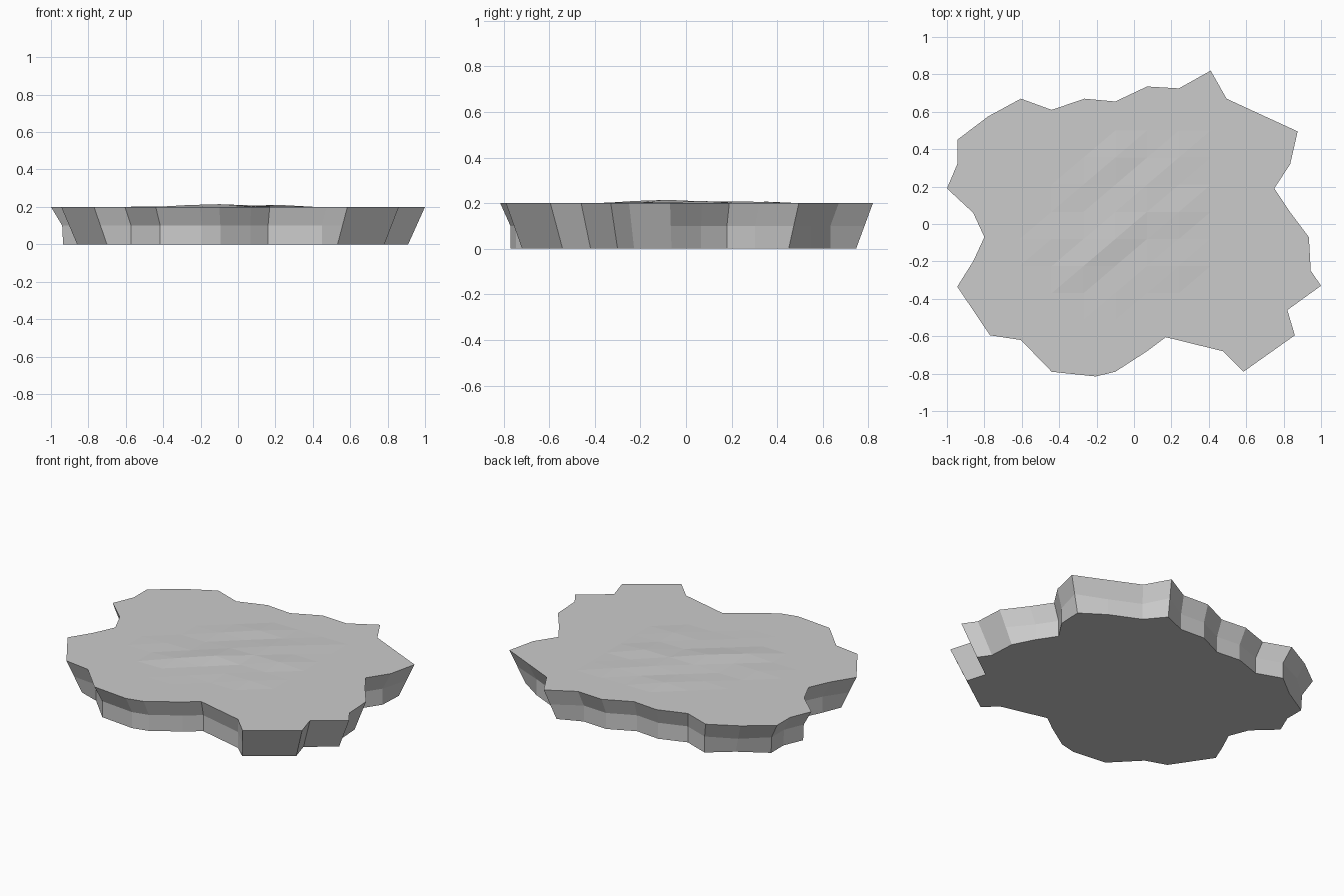
import bpy
import bmesh
import math

cube = bpy.data.objects.get("Cube")
if cube:
    bpy.data.objects.remove(cube, do_unlink=True)

TOP = 0.2

# Plan outline of the slab, clockwise from the left tip
outline = [
    (-1, .19), (-.945, .32), (-.945, .45), (-.78, .575), (-.605, .67),
    (-.44, .61), (-.265, .67), (-.1, .655), (.07, .735), (.24, .725),
    (.41, .82), (.495, .67), (.69, .58), (.875, .495), (.835, .32),
    (.75, .19), (.83, .07), (.935, -.07), (.945, -.25), (1, -.33),
    (.82, -.46), (.86, -.595), (.585, -.79), (.475, -.68), (.17, -.605),
    (.07, -.68), (-.1, -.79), (-.205, -.815), (-.44, -.79), (-.605, -.62),
    (-.77, -.595), (-.945, -.335), (-.86, -.2), (-.8, -.07), (-.86, .06),
]

# Gentle ripple heights of the middle of the top, back row first
ripples = ["004130", "021520", "004560", "229220", "061230", "001000"]


def taper(x, y):
    """Inward scale of the middle and bottom rings at an outline point."""
    if x < -.8 and y > 0:
        return .94, .935
    if math.hypot(x, y) > .91:
        return .955, .91
    return .945, .945


def ripple_height(col, row):
    if 0 < col < 7 and 0 < row < 7:
        return int(ripples[6 - row][col - 1]) * .0016
    return 0


bm = bmesh.new()

# Side walls: three rings, with tips leaning straight in and the rest undercut
rings = [[], [], []]
for x, y in outline:
    mid, low = taper(x, y)
    for ring, s, z in zip(rings, (1, mid, low), (TOP, TOP / 2, 0)):
        ring.append(bm.verts.new((x * s, y * s, z)))
count = len(outline)
for upper, lower in zip(rings, rings[1:]):
    for i in range(count):
        j = (i + 1) % count
        bm.faces.new((upper[i], upper[j], lower[j], lower[i]))

# Underside
bm.faces.new(rings[2])

# Rippled patch in the middle of the top
size = 8
grid = [[bm.verts.new((-.61 + .17 * c, -.515 + .145 * r, TOP + ripple_height(c, r)))
         for c in range(size)] for r in range(size)]
for r in range(size - 1):
    for c in range(size - 1):
        a, b = grid[r][c], grid[r][c + 1]
        d, e = grid[r + 1][c], grid[r + 1][c + 1]
        bm.faces.new((a, b, e))
        bm.faces.new((a, e, d))

# Flat top between the patch and the rim
rim = [edge for edge in bm.edges
       if edge.is_boundary and all(abs(v.co.z - TOP) < .0001 for v in edge.verts)]
bmesh.ops.triangle_fill(bm, use_beauty=True, edges=rim, normal=(0, 0, 1))
bmesh.ops.recalc_face_normals(bm, faces=bm.faces[:])

mesh = bpy.data.meshes.new("stone_slab")
bm.to_mesh(mesh)
bm.free()
slab = bpy.data.objects.new("stone_slab", mesh)
bpy.context.collection.objects.link(slab)

# Stone colour
stone = bpy.data.materials.new("stone_grey")
stone.use_nodes = True
colour = (.6, .6, .6, 1)
stone.diffuse_color = colour
stone.node_tree.nodes["Principled BSDF"].inputs["Base Color"].default_value = colour
mesh.materials.append(stone)
